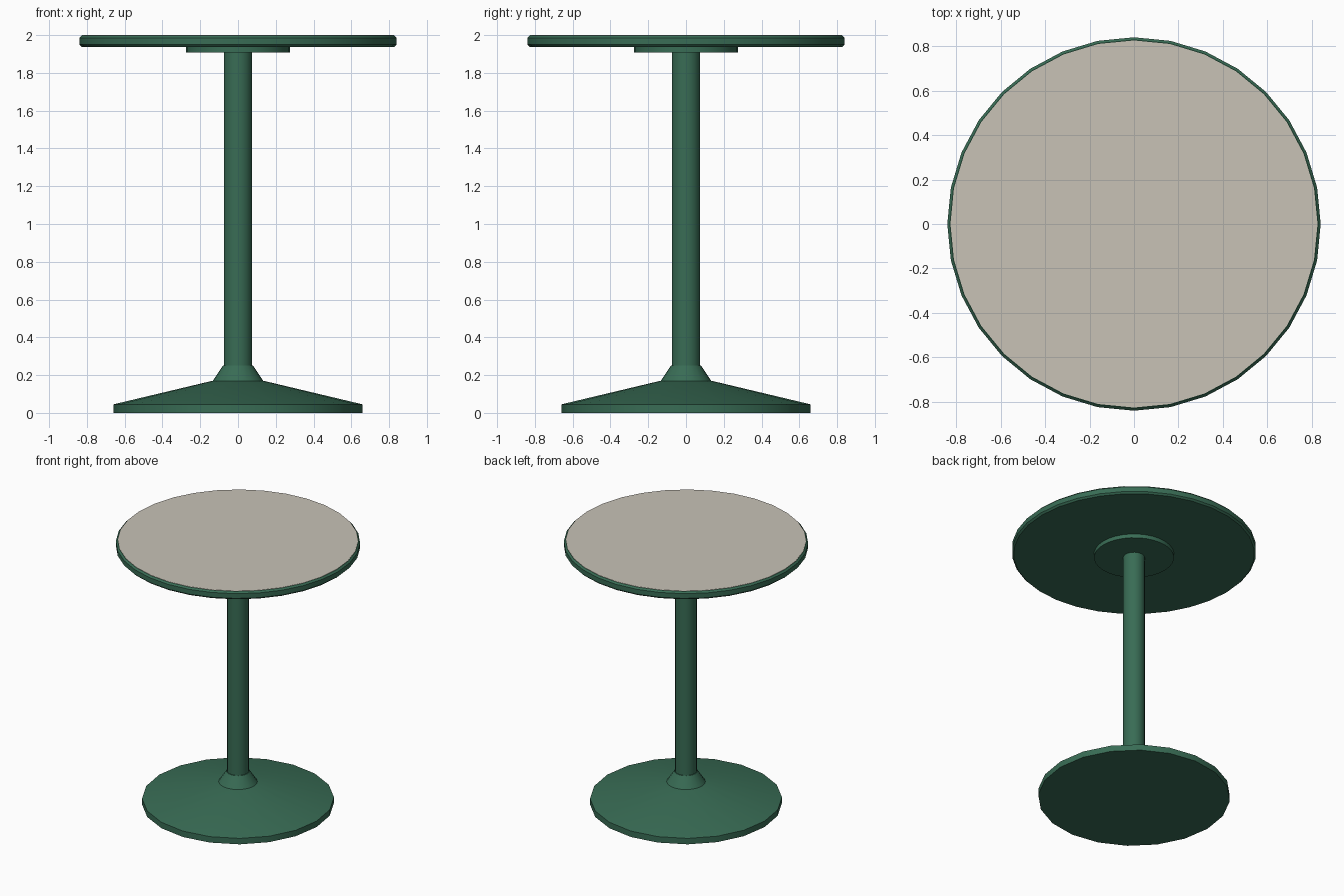
import bpy, bmesh, math

if "Cube" in bpy.data.objects:
    bpy.data.objects.remove(bpy.data.objects["Cube"])


def material(name, rgb):
    m = bpy.data.materials.new(name)
    m.diffuse_color = (*rgb, 1.0)
    m.use_nodes = True
    m.node_tree.nodes["Principled BSDF"].inputs["Base Color"].default_value = m.diffuse_color
    return m


green = material("green_paint", (0.04, 0.15, 0.09))
beige = material("beige_laminate", (0.58, 0.54, 0.47))


def lathe(name, profile, sides, mat):
    """Closed solid of revolution from (radius, z) points, bottom to top."""
    bm = bmesh.new()
    rings = []
    for r, z in profile:
        rings.append([bm.verts.new((r * math.cos(2 * math.pi * i / sides),
                                    r * math.sin(2 * math.pi * i / sides), z))
                      for i in range(sides)])
    for low, high in zip(rings, rings[1:]):
        for i in range(sides):
            j = (i + 1) % sides
            bm.faces.new((low[i], low[j], high[j], high[i]))
    bm.faces.new(rings[0][::-1])
    bm.faces.new(rings[-1])
    mesh = bpy.data.meshes.new(name)
    bm.to_mesh(mesh)
    bm.free()
    mesh.materials.append(mat)
    obj = bpy.data.objects.new(name, mesh)
    bpy.context.collection.objects.link(obj)
    bpy.ops.object.select_all(action='DESELECT')
    obj.select_set(True)
    bpy.context.view_layer.objects.active = obj
    bpy.ops.object.shade_smooth_by_angle(angle=math.radians(30))
    return obj


# Sloped foot and the collar that grips the column
lathe("base", [(0.66, 0), (0.66, 0.045), (0.135, 0.17)], 20, green)
lathe("collar", [(0.135, 0.168), (0.08, 0.25)], 20, green)

# Column and the plate under the top
lathe("column", [(0.075, 0.16), (0.075, 1.92)], 20, green)
lathe("mounting_plate", [(0.275, 1.908), (0.275, 1.945)], 32, green)

# Round top with a chamfered rim, and its pale surface
lathe("table_top", [(0.828, 1.938), (0.84, 1.95), (0.84, 1.986), (0.828, 1.998)], 32, green)
lathe("top_surface", [(0.826, 1.99), (0.826, 2.0)], 32, beige)
